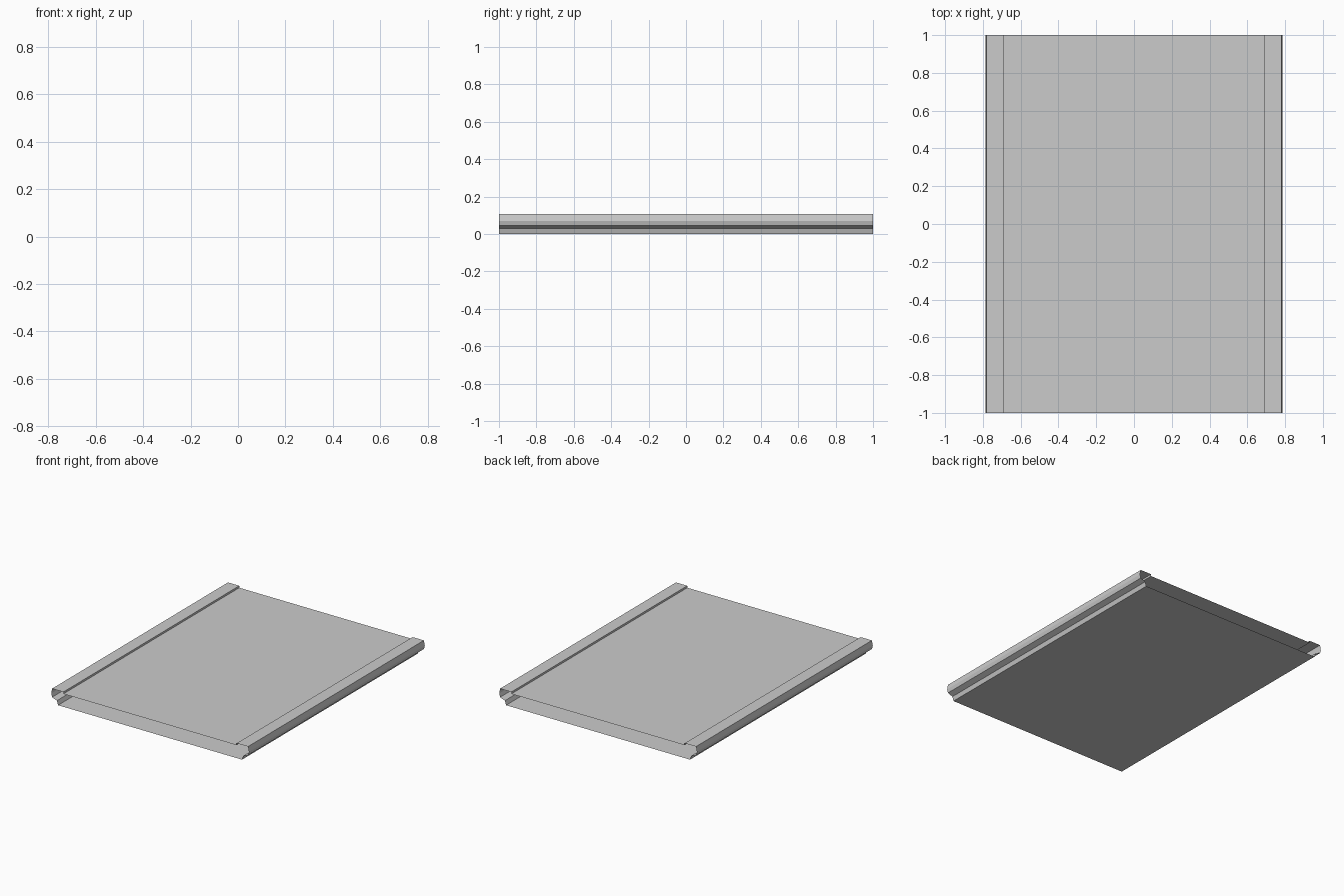
import bpy

if "Cube" in bpy.data.objects:
    bpy.data.objects.remove(bpy.data.objects["Cube"])

# Half cross-section (x, z): raised rim, bulged side, ledge, lower wall
HALF = [(0.69, 0.093), (0.69, 0.107), (0.78, 0.107), (0.787, 0.07),
        (0.78, 0.045), (0.742, 0.03), (0.732, 0.0)]
HALF_LENGTH = 1.0


def extrude_sheet(name, points, closed=False):
    """Sweep an open-ended sheet profile along y."""
    verts = [(x, y, z) for x, z in points for y in (-HALF_LENGTH, HALF_LENGTH)]
    n = len(points)
    faces = []
    for i in range(n if closed else n - 1):
        j = (i + 1) % n
        faces.append((2 * i, 2 * i + 1, 2 * j + 1, 2 * j))
    mesh = bpy.data.meshes.new(name)
    mesh.from_pydata(verts, [], faces)
    mesh.update()
    obj = bpy.data.objects.new(name, mesh)
    bpy.context.collection.objects.link(obj)
    return obj


# Hollow panel: right side going down, then mirrored left side going up
profile = HALF + [(-x, z) for x, z in reversed(HALF)]
extrude_sheet("hollow_panel", [(x, z) for x, z in reversed(profile)], closed=True)

# Make the normals face outwards
mesh = bpy.data.objects["hollow_panel"].data
if max(mesh.polygons, key=lambda p: p.center.z * p.area).normal.z < 0:
    mesh.flip_normals()
